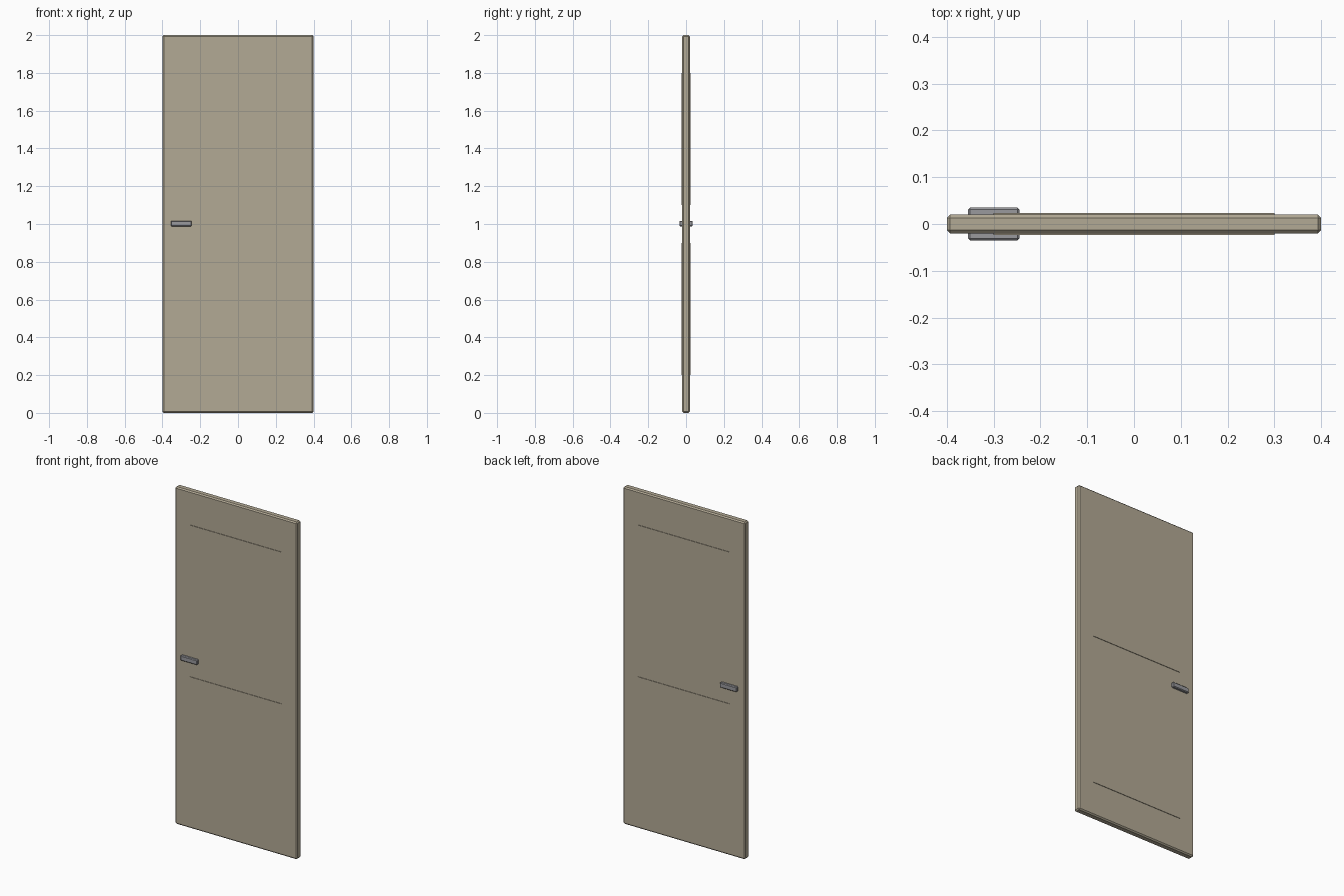
import bpy

# Remove the default cube
cube = bpy.data.objects.get("Cube")
if cube:
    bpy.data.objects.remove(cube, do_unlink=True)


def material(name, color):
    mat = bpy.data.materials.new(name)
    mat.use_nodes = True
    mat.diffuse_color = (*color, 1)
    mat.node_tree.nodes["Principled BSDF"].inputs["Base Color"].default_value = (*color, 1)
    return mat


def box(name, center, size, mat, bevel=0):
    bpy.ops.mesh.primitive_cube_add(size=1, location=center)
    obj = bpy.context.object
    obj.name = name
    obj.scale = size
    bpy.ops.object.transform_apply(location=False, rotation=False, scale=True)
    obj.data.materials.append(mat)
    if bevel:
        mod = obj.modifiers.new("chamfer", "BEVEL")
        mod.width = bevel
        mod.segments = 1
    return obj


wood = material("beige wood", (0.45, 0.40, 0.30))
metal = material("grey metal", (0.32, 0.32, 0.34))

# Door slab with chamfered edges
box("door_slab", (0, 0, 1), (0.8, 0.04, 2), wood, 0.007)

# Thin raised panels and a lever handle on each face
for side, y in (("front", -1), ("back", 1)):
    for level, z in (("lower", 0.55), ("upper", 1.45)):
        box(f"{side}_{level}_panel", (0, y * 0.0195, z), (0.6, 0.007, 0.7), wood)
    box(f"{side}_handle", (-0.3, y * 0.025, 1.002), (0.11, 0.02, 0.03), metal, 0.004)
